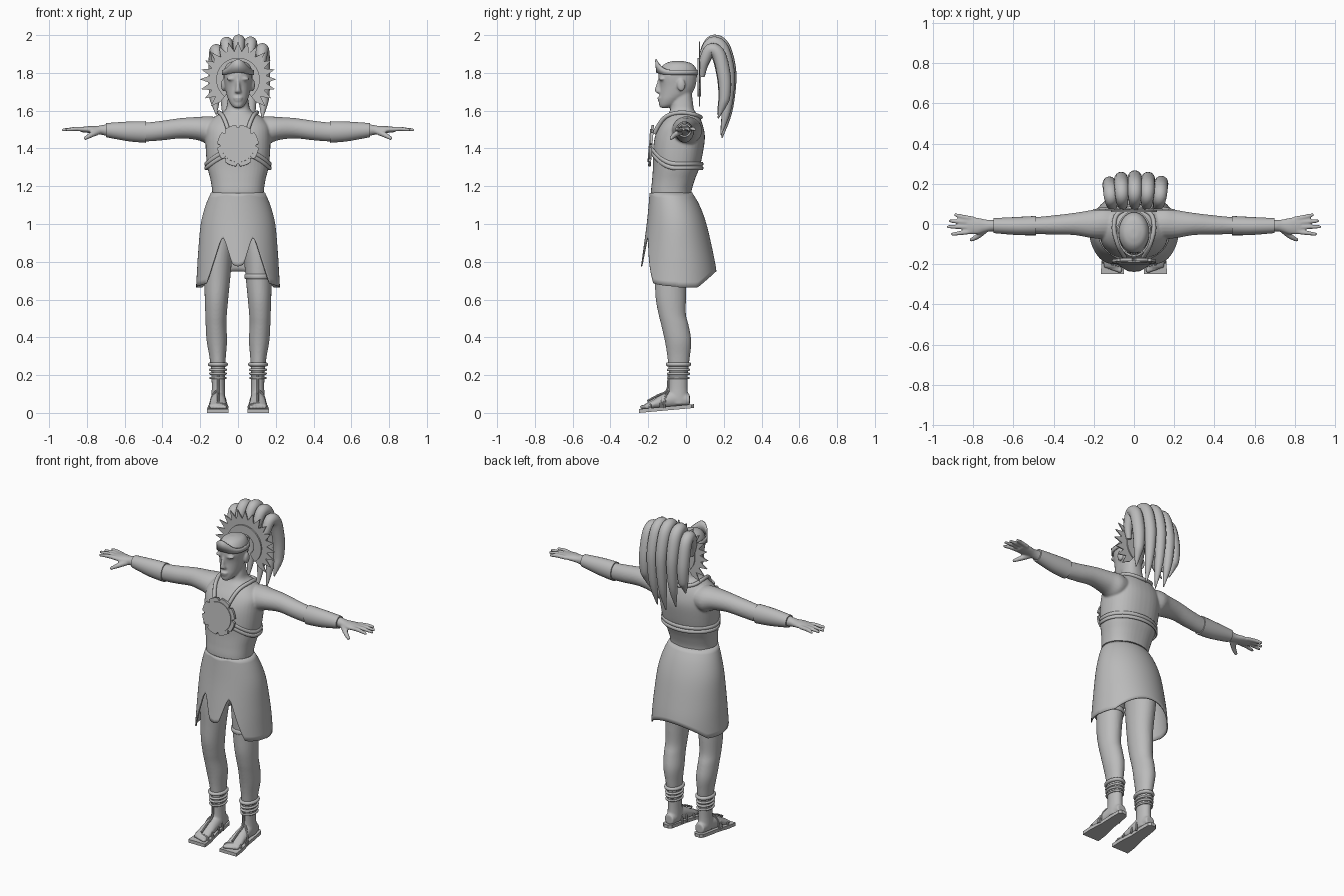
import bpy, bmesh, math
from mathutils import Vector as V, Matrix

if "Cube" in bpy.data.objects:
    bpy.data.objects.remove(bpy.data.objects["Cube"])

mat = bpy.data.materials.new("plain grey")
mat.diffuse_color = (0.5, 0.5, 0.5, 1)
mat.use_nodes = True
mat.node_tree.nodes["Principled BSDF"].inputs["Base Color"].default_value = mat.diffuse_color


def finish(name, bm, solid=0, remesh=0):
    bmesh.ops.recalc_face_normals(bm, faces=bm.faces)
    for f in bm.faces:
        f.smooth = True
    for e in bm.edges:
        e.smooth = e.calc_face_angle(0) < 0.65
    me = bpy.data.meshes.new(name)
    bm.to_mesh(me)
    bm.free()
    me.materials.append(mat)
    ob = bpy.data.objects.new(name, me)
    bpy.context.collection.objects.link(ob)
    if remesh:
        m = ob.modifiers.new("blend", 'REMESH')
        m.mode, m.voxel_size, m.use_smooth_shade = 'VOXEL', remesh, True
        m = ob.modifiers.new("soften", 'SMOOTH')
        m.factor, m.iterations = 0.5, 4
    if solid:
        m = ob.modifiers.new("thickness", 'SOLIDIFY')
        m.thickness, m.offset = solid, 0
    return ob


def spline(rows, s=5, closed=False):
    n, out = len(rows), []
    get = lambda i: rows[i % n] if closed else rows[max(0, min(n - 1, i))]
    for i in range(n if closed else n - 1):
        for k in range(s):
            t = k / s
            out.append([0.5 * (2 * b + (c - a) * t + (2 * a - 5 * b + 4 * c - d) * t * t
                               + (3 * b - a - 3 * c + d) * t ** 3)
                        for a, b, c, d in zip(get(i - 1), get(i), get(i + 1), get(i + 2))])
    return out if closed else out + [list(rows[-1])]


def loft(bm, rings, n=24, p=1, closed=False):
    """Skin rings given as (centre, u axis, v axis); p < 1 squares the section."""
    pw = lambda a: math.copysign(abs(a) ** p, a)
    loops = []
    for c, u, v in rings:
        loops.append([bm.verts.new(c + u * pw(math.cos(a)) + v * pw(math.sin(a)))
                      for a in (2 * math.pi * k / n for k in range(n))])
    pairs = list(zip(loops, loops[1:])) + ([(loops[-1], loops[0])] if closed else [])
    for A, B in pairs:
        for k in range(n):
            bm.faces.new((A[k], A[(k + 1) % n], B[(k + 1) % n], B[k]))
    if not closed:
        bm.faces.new(loops[0])
        bm.faces.new(loops[-1])


def zloft(bm, rows, p=1, n=28):      # rows: z, centre x, half width, front y, back y
    loft(bm, [(V((x, (f + b) / 2, z)), V((r, 0, 0)), V((0, (b - f) / 2, 0)))
              for z, x, r, f, b in spline(rows)], n, p)


def xloft(bm, rows, s):              # rows: x, y, z, half depth, half height
    loft(bm, [(V((x * s, y, z)), V((0, a, 0)), V((0, 0, b))) for x, y, z, a, b in spline(rows)])


def tube(bm, rows, ref=(0, 0, 1), flat=1, closed=False, s=5, n=12):   # rows: x, y, z, radius
    pts = spline(rows, s, closed)
    rings, m = [], len(pts)
    for i, q in enumerate(pts):
        a = pts[(i - 1) % m if closed else max(i - 1, 0)]
        b = pts[(i + 1) % m if closed else min(i + 1, m - 1)]
        t = (V(b[:3]) - V(a[:3])).normalized()
        u = t.cross(V(ref)).normalized()
        rings.append((V(q[:3]), u * q[3] * flat, t.cross(u) * q[3]))
    loft(bm, rings, n, 1, closed)


def hoop(bm, c, rx, ry, r, flat=1, zf=lambda a: 0, n=32):
    tube(bm, [(c[0] + rx * math.cos(a), c[1] + ry * math.sin(a), c[2] + zf(a), r)
              for a in (2 * math.pi * k / n for k in range(n))], flat=flat, closed=True, s=2)


def ball(bm, c, r):
    bmesh.ops.create_uvsphere(bm, u_segments=16, v_segments=10, radius=1,
                              matrix=Matrix.Translation(c) @ Matrix.Diagonal((*r, 1)))


# body: torso, neck, head, limbs blended together
bm = bmesh.new()
zloft(bm, [(1.08, 0, .14, -.17, .035), (1.16, 0, .136, -.185, .028), (1.23, 0, .145, -.18, .045),
           (1.30, 0, .162, -.175, .072), (1.38, 0, .17, -.175, .09), (1.46, 0, .172, -.165, .10),
           (1.52, 0, .165, -.14, .09), (1.57, 0, .12, -.105, .07), (1.60, 0, .07, -.085, .045),
           (1.64, 0, .057, -.077, .037), (1.70, 0, .05, -.07, .03)], .85, 40)
zloft(bm, [(1.615, 0, .02, -.135, -.095), (1.63, 0, .036, -.143, -.05), (1.66, 0, .052, -.143, -.01),
           (1.69, 0, .062, -.14, .03), (1.73, 0, .07, -.138, .05), (1.78, 0, .076, -.146, .058),
           (1.82, 0, .073, -.138, .055), (1.85, 0, .054, -.11, .03), (1.863, 0, .02, -.07, -.02)])
zloft(bm, [(1.77, 0, .008, -.147, -.12), (1.72, 0, .012, -.164, -.12),
           (1.70, 0, .019, -.163, -.12), (1.692, 0, .012, -.15, -.12)])
ball(bm, (0, -.138, 1.667), (.026, .014, .007))
ball(bm, (0, -.136, 1.655), (.022, .014, .007))
for s in (-1, 1):
    ball(bm, (s * .033, -.127, 1.768), (.028, .017, .009))
    ball(bm, (s * .078, -.025, 1.735), (.012, .022, .033))
    xloft(bm, [(.08, 0, 1.50, .07, .06), (.15, .005, 1.495, .08, .075), (.21, 0, 1.505, .07, .062),
               (.30, 0, 1.507, .055, .054), (.40, -.005, 1.495, .048, .052),
               (.49, -.008, 1.487, .042, .05), (.58, -.01, 1.49, .04, .046),
               (.70, -.008, 1.497, .029, .03), (.74, -.009, 1.498, .032, .022),
               (.78, -.01, 1.5, .042, .019), (.83, -.008, 1.5, .043, .014)], s)
    for y0, x1, y1 in ((.026, .895, .048), (.006, .922, .016), (-.015, .932, -.014), (-.037, .912, -.052)):
        tube(bm, [(s * .80, y0, 1.5, .012), (s * .86, (y0 + y1) / 2, 1.503, .0115), (s * x1, y1, 1.498, .008)])
    tube(bm, [(s * .74, -.03, 1.488, .016), (s * .78, -.062, 1.47, .014), (s * .815, -.082, 1.45, .009)])
    zloft(bm, [(1.0, s * .09, .085, -.16, .05), (.85, s * .105, .078, -.17, .03),
               (.70, s * .11, .068, -.165, .005), (.60, s * .114, .062, -.16, 0),
               (.52, s * .116, .057, -.145, 0), (.46, s * .116, .055, -.13, .015),
               (.38, s * .112, .054, -.112, .028), (.30, s * .108, .044, -.099, .021),
               (.22, s * .105, .037, -.092, .011), (.14, s * .104, .035, -.09, .008),
               (.08, s * .104, .037, -.095, .012), (.045, s * .104, .035, -.09, .015)])
    loft(bm, [(V((s * x, y, z)), V((a, 0, 0)), V((0, 0, b))) for x, y, z, a, b in spline([
        (.104, .02, .068, .03, .03), (.104, -.05, .075, .037, .045), (.105, -.12, .062, .041, .038),
        (.106, -.18, .043, .046, .023), (.106, -.215, .034, .045, .014)])])
    for k in range(5):
        ball(bm, (s * (.07 + .018 * k), -.225 + .006 * k, .031), (.012 - .001 * k, .021, .013))
finish("body", bm, remesh=.006)

# forearm cuffs
for s in (-1, 1):
    bm = bmesh.new()
    xloft(bm, [(.487, -.008, 1.487, .048, .057), (.58, -.01, 1.49, .045, .052), (.70, -.008, 1.497, .037, .037)], s)
    finish("forearm_cuff", bm)

# sandals: tilted sole, foot straps, ankle rings
for s in (-1, 1):
    bm = bmesh.new()
    half = [(.03, .028), (.036, -.03), (.04, -.10), (.055, -.19), (.057, -.25)]
    out = [(-.015, .042), (.015, .042)] + half + [(-w, y) for w, y in reversed(half)]
    f = bm.faces.new([bm.verts.new((s * .107 + w, y, .026 * (y + .25) / .29)) for w, y in out])
    ext = bmesh.ops.extrude_face_region(bm, geom=[f])["geom"]
    bmesh.ops.translate(bm, vec=(0, 0, .02), verts=[g for g in ext if isinstance(g, bmesh.types.BMVert)])
    finish("sandal_sole", bm)
    bm = bmesh.new()
    for y, rx, h, lean in ((-.20, .05, .045, .01), (-.175, .05, .053, -.015), (-.145, .047, .068, .02),
                           (-.115, .045, .088, -.02), (-.085, .042, .112, -.03)):
        tube(bm, [(s * .105 + rx * math.cos(a), y + lean * math.cos(a) * s, .025 + (h - .02) * math.sin(a), .006)
                  for a in (math.pi * k / 10 for k in range(11))], ref=(0, 1, 0), s=2, n=8)
    tube(bm, [(s * .105, -.205, .062, .006), (s * .105, -.15, .092, .006), (s * .105, -.1, .12, .006),
              (s * .105, -.093, .2, .006)], ref=(1, 0, 0), n=8)
    finish("sandal_straps", bm)
    bm = bmesh.new()
    for z, r, g in ((.257, .011, .003), (.228, .007, .002), (.208, .007, .001), (.185, .006, .001)):
        hoop(bm, (s * .106, -.04, z), .039 + g, .053 + g, r)
    finish("ankle_rings", bm)

# garter on one thigh
bm = bmesh.new()
hoop(bm, (.109, -.08, .722), .069, .087, .014, .5)
finish("thigh_garter", bm)

# skirt with shaped hem
prof = spline([(1.165, .14, -.19, .03), (1.1, .168, -.195, .068), (1.0, .194, -.205, .105),
               (.85, .208, -.225, .14), (.75, .214, -.238, .158), (.65, .22, -.245, .165)], 6)
hems = [(0, .775), (.03, .785), (.045, .83), (.07, .905), (.085, .93), (.10, .905),
        (.125, .82), (.165, .685), (.23, .665)]


def lerp_table(tab, x, i):
    for a, b in zip(tab, tab[1:]):
        if min(a[0], b[0]) <= x <= max(a[0], b[0]):
            return a[i] + (b[i] - a[i]) * (x - a[0]) / (b[0] - a[0])
    return tab[-1][i]


bm = bmesh.new()
N, R, cols = 160, 18, []
for k in range(N):
    c, sn = math.cos(2 * math.pi * k / N), math.sin(2 * math.pi * k / N)
    hem = lerp_table(hems, abs(.216 * c), 1) if sn < 0 else .665 + .17 * max(0, sn - .5)
    col = []
    for j in range(R + 1):
        z = 1.165 + (hem - 1.165) * j / R
        rx, yf, yb = (lerp_table(prof, z, i) for i in (1, 2, 3))
        col.append(bm.verts.new((rx * c, (yf + yb) / 2 + (yb - yf) / 2 * sn, z)))
    cols.append(col)
for k in range(N):
    A, B = cols[k], cols[(k + 1) % N]
    for j in range(R):
        bm.faces.new((A[j], B[j], B[j + 1], A[j + 1]))
finish("skirt", bm, solid=.006)

# chest strap (double cord) and neck strap
bm = bmesh.new()
for dz in (-.011, .011):
    hoop(bm, (0, -.048, 1.307 + dz), .171, .133, .011, .65, lambda a: .08 * max(0, -math.sin(a)) ** 2.2)
finish("chest_strap", bm)
bm = bmesh.new()
side = [(.045, -.168, 1.48), (.068, -.13, 1.545), (.085, -.088, 1.578), (.1, -.02, 1.59), (.082, .05, 1.578)]
path = side + [(0, .078, 1.565)] + [(-x, y, z) for x, y, z in reversed(side)]
tube(bm, [(*q, .011) for q in path])
finish("neck_strap", bm)


# flat plates: an outline in the x-z plane given depth
def plate(name, outline, y, depth, tilt=0, z0=0):
    bm = bmesh.new()
    f = bm.faces.new([bm.verts.new((x, 0, z)) for x, z in outline])
    ext = bmesh.ops.extrude_face_region(bm, geom=[f])["geom"]
    bmesh.ops.translate(bm, vec=(0, depth, 0), verts=[g for g in ext if isinstance(g, bmesh.types.BMVert)])
    ob = finish(name, bm)
    ob.location, ob.rotation_euler = (0, y, z0), (tilt, 0, 0)


def polar(r, a, z=0):
    return r * math.cos(a), z + r * math.sin(a)


# chest disc with notched rim
gear = [polar(.095 if k % 12 in (0, 1) else .11, 2 * math.pi * (k - .5) / 96) for k in range(96)]
plate("chest_disc", gear, -.192, .014, -.08, 1.415)
plate("chest_disc_face", [polar(.088, math.pi * k / 24) for k in range(48)], -.197, .008, -.08, 1.415)

# headband with raised front
bm = bmesh.new()
prev, first = None, None
for k in range(65):
    a = 2 * math.pi * k / 64
    f = max(0, -math.sin(a)) ** 4
    q = [bm.verts.new((.08 * math.cos(a), -.046 + .108 * math.sin(a) - .006 * f * h, z))
         for h, z in ((0, 1.79 + .012 * f), (1, 1.815 + .057 * f))]
    if prev:
        bm.faces.new((prev[0], q[0], q[1], prev[1]))
    prev = q
bmesh.ops.remove_doubles(bm, verts=bm.verts, dist=1e-5)
finish("headband", bm, solid=.008)

# spiked fan behind the head
T, a0, a1 = 19, math.radians(-52), math.radians(232)
ang = lambda i, n: a0 + (a1 - a0) * i / n
star = [polar(.202 if i % 2 else .15, ang(i, 2 * T), 1.765) for i in range(2 * T + 1)]
plate("spiked_fan", star + [polar(.06, ang(i, 12), 1.765) for i in range(12, -1, -1)], .068, .006)
rim = [polar(.115, ang(i, 40), 1.765) for i in range(41)]
plate("fan_inner_rim", rim + [polar(.065, ang(i, 12), 1.765) for i in range(12, -1, -1)], .06, .02)

# drooping plumes
for x, d, tip, g in ((-.115, .05, 1.58, .8), (-.06, .012, 1.49, .95), (.004, 0, 1.455, 1),
                     (.066, .01, 1.47, .95), (.128, .045, 1.56, .82)):
    bm = bmesh.new()
    Y = lambda y: .08 + (y - .08) * g
    tube(bm, [(x * .85, .085, 1.78, .014), (x * .95, Y(.098), 1.90 - d, .026), (x, Y(.14), 1.967 - d, .033),
              (x * 1.03, Y(.195), 1.94 - d, .036), (x * 1.06, Y(.23), 1.82 - d, .035),
              (x * 1.06, Y(.232), 1.70 - d / 2, .03), (x * 1.05, Y(.218), (1.70 + tip) / 2, .022),
              (x, Y(.19), tip, .003)], ref=(1, 0, 0), n=16)
    finish("plume", bm)
